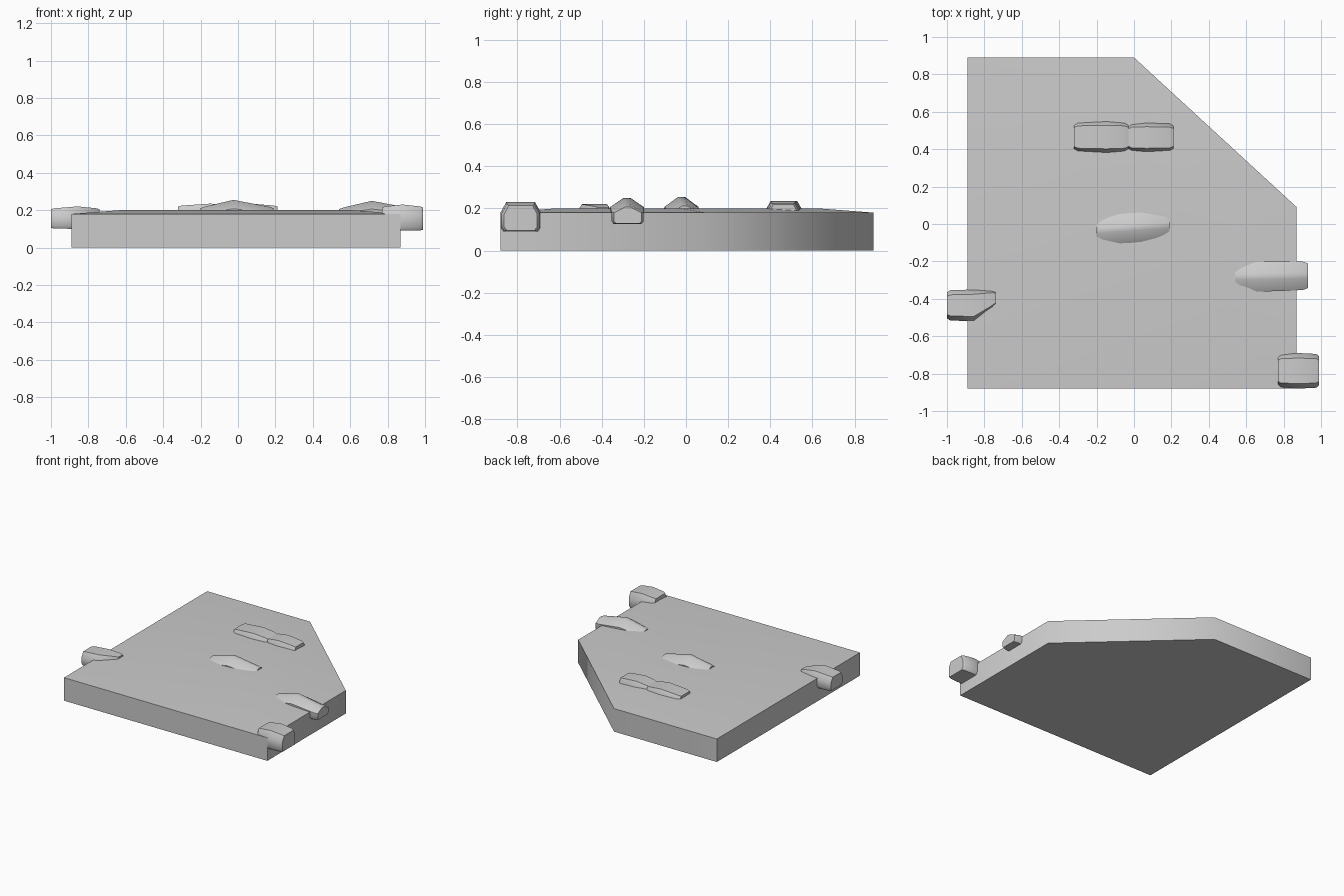
import bpy
import bmesh
from math import radians, tan

# Remove the default cube
default = bpy.data.objects.get("Cube")
if default:
    bpy.data.objects.remove(default, do_unlink=True)

# Single stone-grey material
grey = bpy.data.materials.new("stone grey")
grey.use_nodes = True
colour = (0.6, 0.6, 0.6, 1)
grey.diffuse_color = colour
grey.node_tree.nodes["Principled BSDF"].inputs["Base Color"].default_value = colour


def finish(bm, name, angle):
    """Turn a bmesh into a smooth-shaded object with sharp edges kept."""
    bmesh.ops.recalc_face_normals(bm, faces=bm.faces)
    mesh = bpy.data.meshes.new(name)
    bm.to_mesh(mesh)
    bm.free()
    mesh.materials.append(grey)
    obj = bpy.data.objects.new(name, mesh)
    bpy.context.collection.objects.link(obj)
    bpy.ops.object.select_all(action="DESELECT")
    obj.select_set(True)
    bpy.context.view_layer.objects.active = obj
    bpy.ops.object.shade_smooth_by_angle(angle=radians(angle))
    return obj


def make_slab():
    """Square slab with one cut corner and a very slightly raised middle."""
    outline = [(-0.89, -0.88), (0.87, -0.88), (0.87, 0.09), (0, 0.89), (-0.89, 0.89)]
    bm = bmesh.new()
    base = bm.faces.new([bm.verts.new((x, y, 0)) for x, y in outline])
    extruded = bmesh.ops.extrude_face_region(bm, geom=[base], use_keep_orig=True)["geom"]
    top = next(g for g in extruded if isinstance(g, bmesh.types.BMFace))
    for vert in top.verts:
        vert.co.z = 0.18
    bmesh.ops.recalc_face_normals(bm, faces=bm.faces)
    bmesh.ops.inset_region(bm, faces=[top], thickness=0.26, use_even_offset=True)
    for vert in top.verts:
        vert.co.z = 0.2
    finish(bm, "slab", 50)


def make_stone(name, xs, ys, zs, peak, crest, drop, yaw=0, nose=0):
    """Loft a rounded block along x.

    peak: position of the highest section, crest: width of the flat top,
    drop: how far the top falls at each end, nose: cut on the front right.
    """
    side = [(0.85, 0), (1, 0.14), (1, 0.65), (crest, 1)]
    profile = side + [(-v, h) for v, h in reversed(side)]
    sections = [(0, 0.82), (0.07, 0.95), (peak, 1), (0.93, 0.95), (1, 0.82)]
    length = xs[1] - xs[0]
    bm = bmesh.new()
    rings = []
    for t, scale in sections:
        x = xs[0] + t * length
        # Fall away from the peak towards either end
        away = (peak - t) / peak if t < peak else (t - peak) / (1 - peak)
        lean = tan(radians(yaw)) * (t - 0.5) * length
        front = ys[0] + nose * max(0, (t - peak) / (1 - peak))
        centre = (front + ys[1]) / 2 + lean
        half = (ys[1] - front) / 2 * scale
        top = zs[1] - drop * away
        middle = (zs[0] + top) / 2
        height = (top - zs[0]) * (1 + scale) / 2
        rings.append([bm.verts.new((x, centre + v * half, middle + (h - 0.5) * height))
                      for v, h in profile])
    count = len(profile)
    for a, b in zip(rings, rings[1:]):
        for i in range(count):
            j = (i + 1) % count
            bm.faces.new((a[i], a[j], b[j], b[i]))
    bm.faces.new(rings[0])
    bm.faces.new(rings[-1])
    finish(bm, name, 42)


make_slab()

# Stones overhanging the edges
make_stone("left_edge_stone", (-1, -0.74), (-0.52, -0.35), (0.1, 0.22),
           0.55, 0.7, 0.01, nose=0.08)
make_stone("front_corner_stone", (0.77, 0.99), (-0.88, -0.69), (0.09, 0.23),
           0.5, 0.72, 0.01)
make_stone("right_edge_stone", (0.54, 0.93), (-0.36, -0.2), (0.125, 0.25),
           0.45, 0.2, 0.04, yaw=1)

# Stones set into the top
make_stone("middle_stone", (-0.2, 0.19), (-0.1, 0.06), (0.12, 0.255),
           0.45, 0.2, 0.04, yaw=4)
make_stone("back_left_stone", (-0.32, -0.03), (0.375, 0.555), (0.1, 0.235),
           0.6, 0.7, 0.01)
make_stone("back_right_stone", (-0.03, 0.21), (0.38, 0.545), (0.1, 0.235),
           0.4, 0.7, 0.01)
